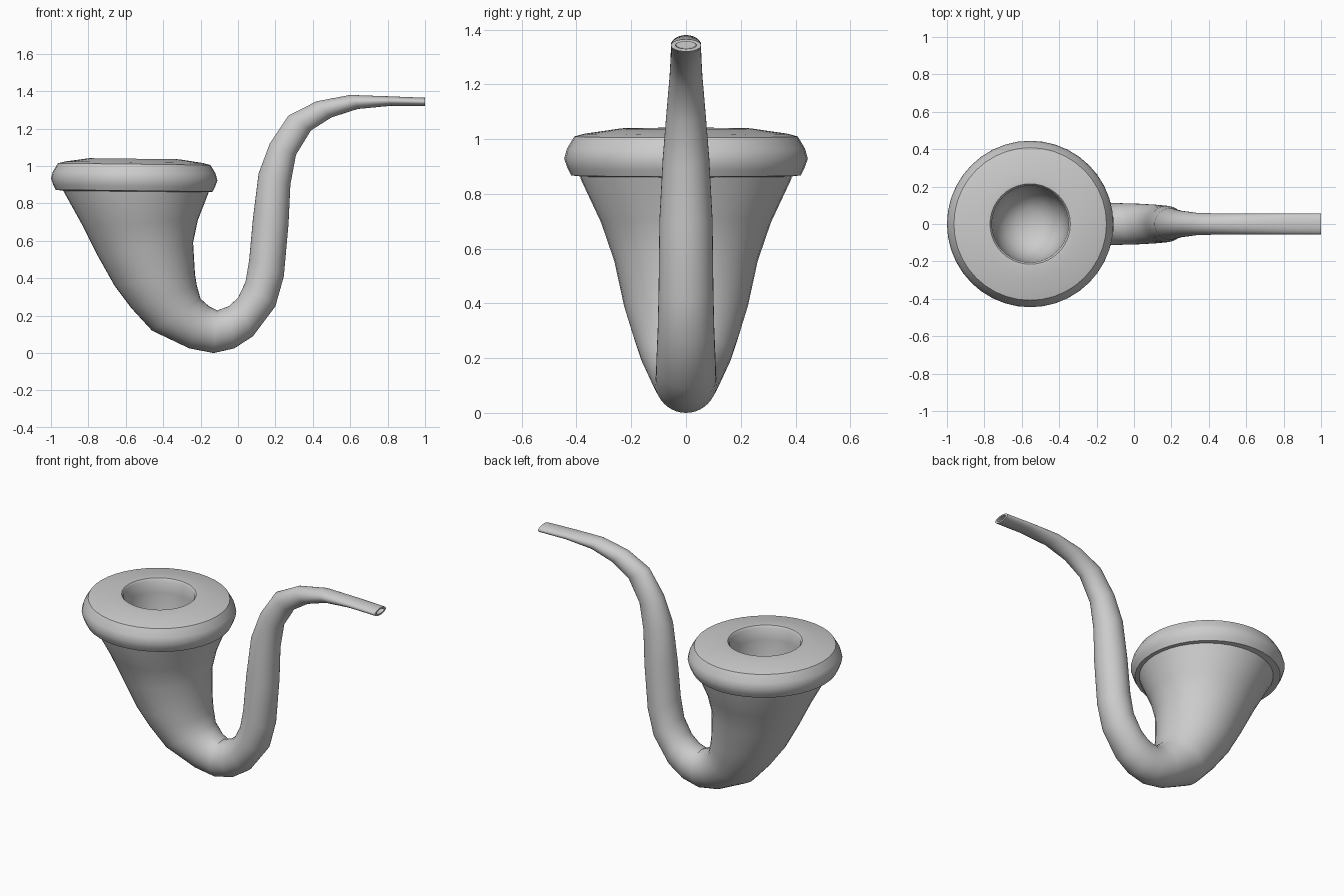
import bpy, bmesh, math

N = 40


def skin(name, rings, cap_start=False, cap_end=False):
    """Join a list of equal-length point rings into a smooth tube."""
    bm = bmesh.new()
    loops = [[bm.verts.new(p) for p in ring] for ring in rings]
    for a, b in zip(loops, loops[1:]):
        for i in range(N):
            j = (i + 1) % N
            bm.faces.new((a[i], a[j], b[j], b[i]))
    if cap_start:
        bm.faces.new(loops[0])
    if cap_end:
        bm.faces.new(loops[-1])
    bmesh.ops.recalc_face_normals(bm, faces=bm.faces)
    me = bpy.data.meshes.new(name)
    bm.to_mesh(me)
    bm.free()
    ob = bpy.data.objects.new(name, me)
    bpy.context.collection.objects.link(ob)
    bpy.ops.object.select_all(action='DESELECT')
    ob.select_set(True)
    bpy.context.view_layer.objects.active = ob
    bpy.ops.object.shade_smooth_by_angle(angle=math.radians(40))
    return ob


def oval(x1, z1, x2, z2, w):
    """Elliptical section between two outline points, w = half width in y."""
    pts = []
    for i in range(N):
        t = 2 * math.pi * i / N
        c = math.cos(t) / 2
        pts.append(((x1 + x2) / 2 + c * (x1 - x2), w * math.sin(t),
                    (z1 + z2) / 2 + c * (z1 - z2)))
    return pts


# curved bowl and stem: outer outline point, inner outline point, half width
sections = [
    (-0.94, 0.89, -0.15, 0.88, 0.39),
    (-0.93, 0.86, -0.16, 0.85, 0.385),
    (-0.83, 0.68, -0.215, 0.71, 0.31),
    (-0.75, 0.52, -0.24, 0.59, 0.262),
    (-0.66, 0.36, -0.23, 0.42, 0.226),
    (-0.57, 0.24, -0.22, 0.36, 0.198),
    (-0.46, 0.12, -0.20, 0.29, 0.165),
    (-0.26, 0.025, -0.155, 0.25, 0.128),
    (-0.13, 0.00, -0.11, 0.228, 0.113),
    (-0.02, 0.025, -0.05, 0.25, 0.110),
    (0.08, 0.09, 0.00, 0.295, 0.108),
    (0.20, 0.25, 0.04, 0.38, 0.103),
    (0.245, 0.41, 0.06, 0.50, 0.10),
    (0.27, 0.69, 0.08, 0.72, 0.097),
    (0.28, 0.90, 0.11, 0.96, 0.085),
    (0.31, 1.06, 0.17, 1.12, 0.072),
    (0.39, 1.19, 0.27, 1.27, 0.060),
    (0.50, 1.26, 0.42, 1.346, 0.056),
    (0.64, 1.305, 0.60, 1.38, 0.055),
    (0.82, 1.322, 0.80, 1.373, 0.055),
    (1.00, 1.32, 1.00, 1.365, 0.055),
    # bore in the mouthpiece
    (1.00, 1.33, 1.00, 1.356, 0.038),
    (0.93, 1.331, 0.93, 1.357, 0.036),
]
skin("bowl_and_stem", [oval(*s) for s in sections], cap_end=True)

# turned rim with the rounded chamber, tilted very slightly
profile = [
    (0.37, 0.862), (0.42, 0.868), (0.432, 0.892), (0.445, 0.928),
    (0.435, 0.965), (0.408, 1.01), (0.37, 1.02), (0.30, 1.03),
    (0.24, 1.039), (0.215, 1.038), (0.205, 1.025), (0.203, 0.95),
    (0.198, 0.86), (0.18, 0.78), (0.14, 0.71), (0.08, 0.67), (0.02, 0.66),
]
rings = []
for r, z in profile:
    ring = []
    for i in range(N):
        t = 2 * math.pi * i / N
        x = r * math.cos(t)
        ring.append((-0.555 + x, r * math.sin(t), z - 0.012 * x))
    rings.append(ring)
skin("rim_and_chamber", rings, cap_end=True)
